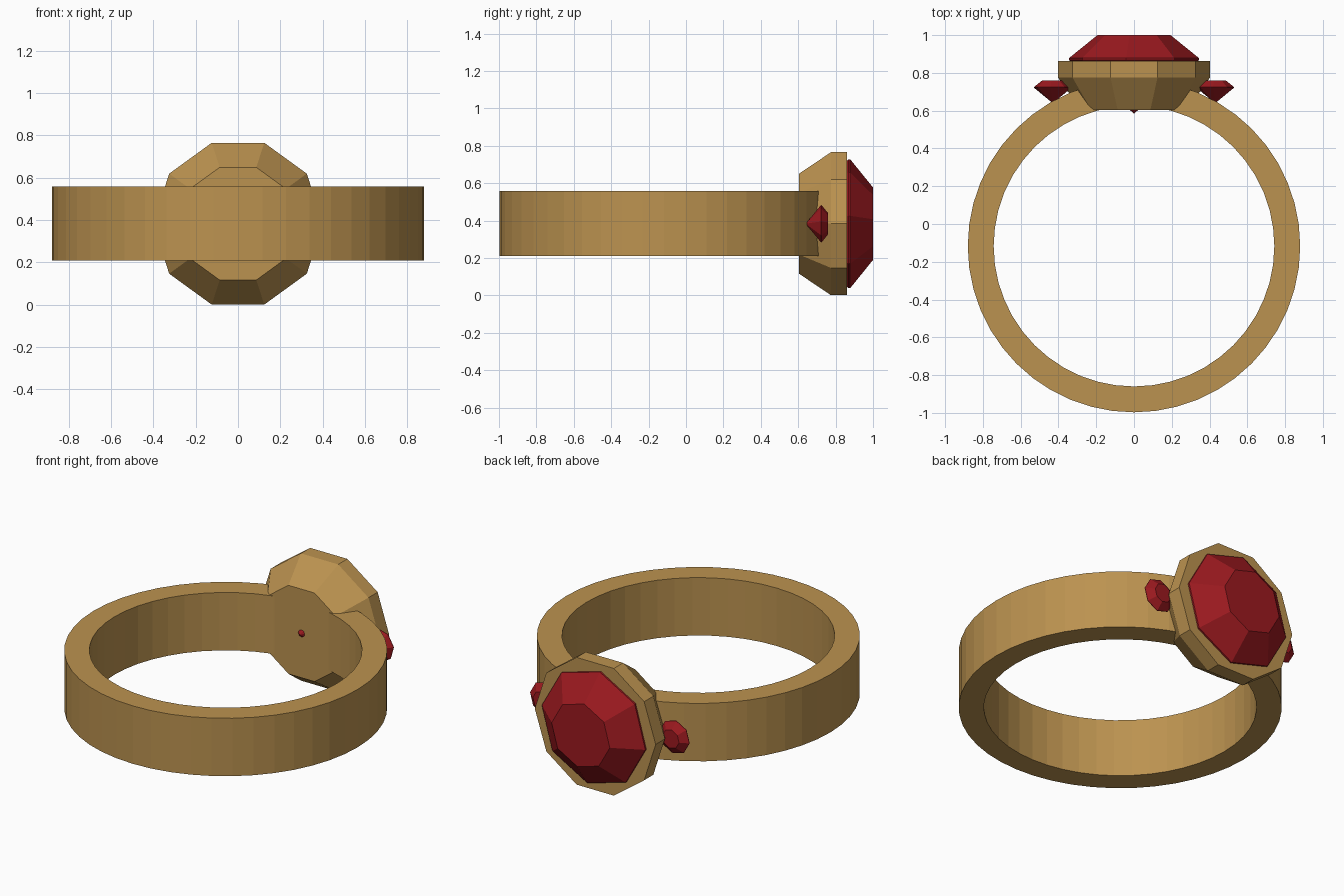
import bpy, bmesh
from math import sin, cos, pi, radians

if "Cube" in bpy.data.objects:
    bpy.data.objects.remove(bpy.data.objects["Cube"])

MID_Z = 0.383


def material(name, rgb):
    m = bpy.data.materials.new(name)
    m.diffuse_color = (*rgb, 1)
    m.use_nodes = True
    m.node_tree.nodes["Principled BSDF"].inputs["Base Color"].default_value = m.diffuse_color
    return m


gold = material("gold", (0.50, 0.29, 0.08))
red = material("red_gem", (0.33, 0.01, 0.014))


def finish(name, bm, mat):
    bmesh.ops.recalc_face_normals(bm, faces=bm.faces)
    me = bpy.data.meshes.new(name)
    bm.to_mesh(me)
    bm.free()
    me.materials.append(mat)
    ob = bpy.data.objects.new(name, me)
    bpy.context.collection.objects.link(ob)
    return ob


def bridge(bm, a, b):
    n = len(a)
    for i in range(n):
        j = (i + 1) % n
        bm.faces.new((a[i], a[j], b[j], b[i]))


def turned(name, profile, sides, mat, cx=0.0, turn=0.0, tip=None):
    """Stack of polygon rings (radius, y) around a y-axis; optional pointed start."""
    bm = bmesh.new()
    rings = []
    for r, y in profile:
        angles = [turn + 2 * pi * i / sides for i in range(sides)]
        rings.append([bm.verts.new((cx + r * cos(a), y, MID_Z + r * sin(a))) for a in angles])
    for a, b in zip(rings, rings[1:]):
        bridge(bm, a, b)
    bm.faces.new(rings[-1])
    if tip is None:
        bm.faces.new(rings[0])
    else:
        p = bm.verts.new((cx, tip, MID_Z))
        for i in range(sides):
            bm.faces.new((p, rings[0][i], rings[0][(i + 1) % sides]))
    return finish(name, bm, mat)


def gem(name, cx, top, s):
    profile = [(0.347 * s, top - 0.132 * s), (0.347 * s, top - 0.122 * s), (0.195 * s, top)]
    return turned(name, profile, 8, red, cx, radians(7), top - 0.415 * s)


# Finger band: square section swept around a vertical axis
bm = bmesh.new()
section = [(0.88, 0.21), (0.88, 0.558), (0.743, 0.558), (0.743, 0.21)]
loops = []
for r, z in section:
    loops.append([bm.verts.new((r * cos(2 * pi * i / 48), r * sin(2 * pi * i / 48) - 0.117, z))
                  for i in range(48)])
for k in range(4):
    bridge(bm, loops[k], loops[(k + 1) % 4])
finish("band", bm, gold)

# Ten-sided setting that flares out to hold the main stone
turned("setting", [(0.28, 0.603), (0.402, 0.775), (0.402, 0.862)], 10, gold)

# Main stone and the pair of side stones
gem("main_gem", 0, 1.0, 1.0)
for side, label in ((-1, "left"), (1, "right")):
    gem(label + "_side_gem", side * 0.43, 0.76, 0.29)
